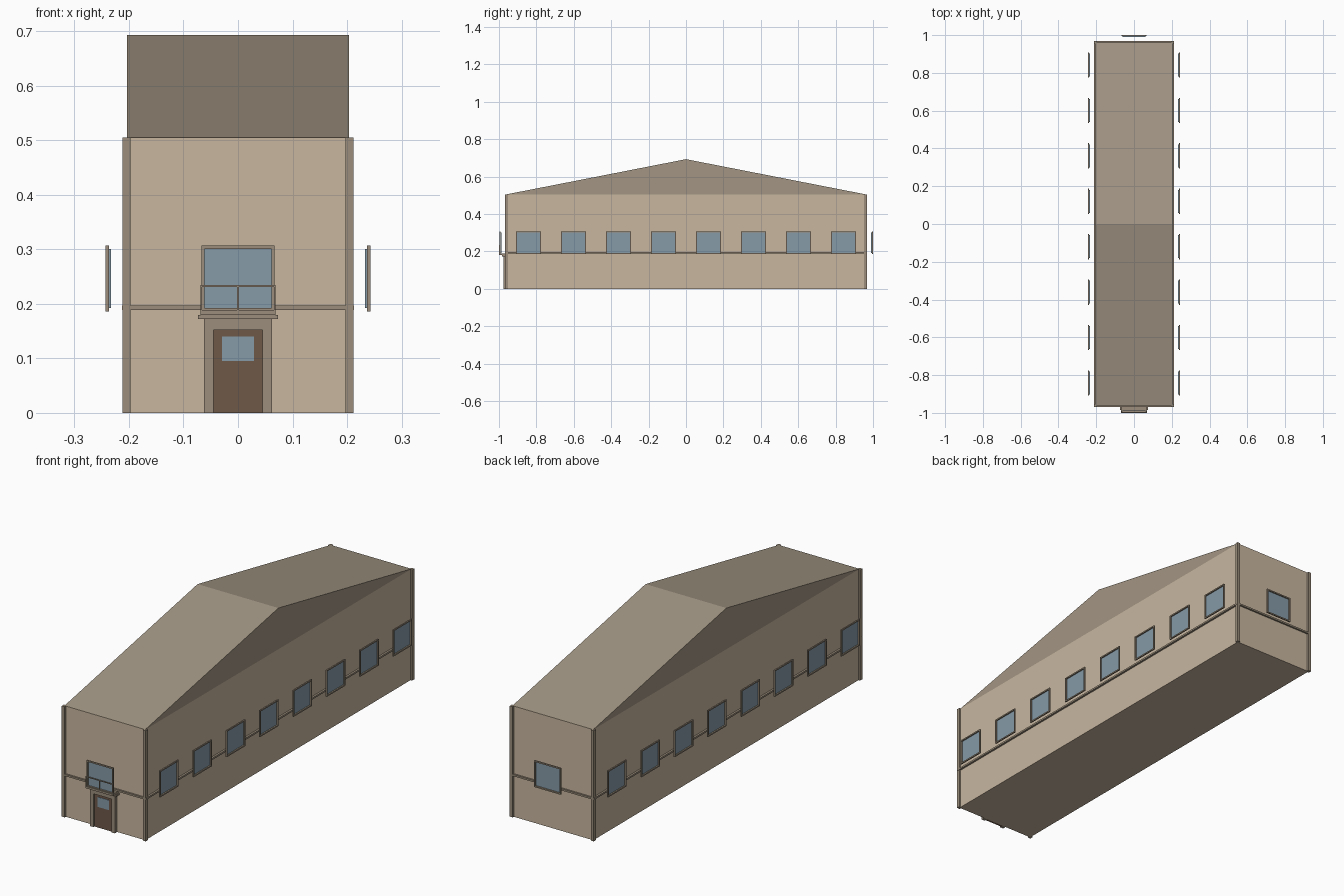
import bpy, bmesh
from math import pi
from mathutils import Matrix

if "Cube" in bpy.data.objects:
    bpy.data.objects.remove(bpy.data.objects["Cube"])


def mat(name, rgb):
    m = bpy.data.materials.new(name)
    m.diffuse_color = (*[c ** 2.2 for c in rgb], 1)
    m.use_nodes = True
    m.node_tree.nodes["Principled BSDF"].inputs["Base Color"].default_value = m.diffuse_color
    return m


WALL = mat("wall_tan", (0.78, 0.71, 0.62))
TRIM = mat("trim_brown", (0.60, 0.55, 0.48))
ROOF = mat("roof_brown", (0.63, 0.58, 0.51))
DOOR = mat("door_brown", (0.43, 0.35, 0.29))
GLASS = mat("glass_blue", (0.52, 0.60, 0.65))


def add_box(bm, x0, x1, y0, y1, z0, z1):
    m = Matrix.Translation(((x0 + x1) / 2, (y0 + y1) / 2, (z0 + z1) / 2))
    m = m @ Matrix.Diagonal((x1 - x0, y1 - y0, z1 - z0, 1))
    bmesh.ops.create_cube(bm, size=1, matrix=m)


def finish(name, bm, material, matrix=None):
    bmesh.ops.recalc_face_normals(bm, faces=bm.faces)
    me = bpy.data.meshes.new(name)
    bm.to_mesh(me)
    bm.free()
    me.materials.append(material)
    ob = bpy.data.objects.new(name, me)
    bpy.context.collection.objects.link(ob)
    if matrix:
        ob.matrix_world = matrix
    return ob


def boxes(name, material, specs, matrix=None):
    bm = bmesh.new()
    for s in specs:
        add_box(bm, *s)
    return finish(name, bm, material, matrix)


# Main block
W, L, H = 0.204, 0.96, 0.505
boxes("walls", WALL, [(-W, W, -L, L, 0, H)])

# Roof prism with its ridge across the width
bm = bmesh.new()
tri = bm.faces.new([bm.verts.new((-W, y, z)) for y, z in ((-L, H), (L, H), (0, 0.693))])
ext = bmesh.ops.extrude_face_region(bm, geom=[tri])
bmesh.ops.translate(bm, vec=(2 * W, 0, 0),
                    verts=[v for v in ext["geom"] if isinstance(v, bmesh.types.BMVert)])
finish("roof", bm, ROOF)

# Corner pilasters
for i, (sx, sy) in enumerate(((-1, -1), (1, -1), (1, 1), (-1, 1))):
    cx, cy = sx * 0.2045, sy * 0.9605
    boxes(f"corner_pilaster_{i}", TRIM,
          [(cx - 0.0075, cx + 0.0075, cy - 0.0075, cy + 0.0075, 0, H)])

# String course around the walls
bx, by, z0, z1 = 0.213, 0.968, 0.189, 0.197
boxes("string_course", TRIM, [
    (-bx, bx, -by, -L, z0, z1), (-bx, bx, L, by, z0, z1),
    (-bx, -W, -L, L, z0, z1), (W, bx, -L, L, z0, z1)])


# Windows: built facing -y, frame outside and pane behind it
def window(name, matrix):
    w, t, b, top = 0.067, 0.006, 0.186, 0.307
    boxes(name + "_frame", TRIM, [
        (-w, -w + t, -0.003, 0.003, b, top), (w - t, w, -0.003, 0.003, b, top),
        (-w + t, w - t, -0.003, 0.003, b, b + t),
        (-w + t, w - t, -0.003, 0.003, top - t, top)], matrix)
    boxes(name + "_pane", GLASS,
          [(-w + t, w - t, 0.003, 0.007, b + t, top - t)], matrix)


for side, angle, x in (("right", pi / 2, 0.240), ("left", -pi / 2, -0.240)):
    for i in range(8):
        y = (i - 3.5) * 0.2405
        window(f"{side}_window_{i}",
               Matrix.Translation((x, y, 0)) @ Matrix.Rotation(angle, 4, "Z"))
window("front_window", Matrix.Translation((0, -0.994, 0)))
window("back_window", Matrix.Translation((0, 0.997, 0)) @ Matrix.Rotation(pi, 4, "Z"))

# Entrance: surround, door leaf and door light
boxes("door_surround", TRIM, [
    (-0.062, -0.045, -0.977, -L, 0, 0.172), (0.045, 0.062, -0.977, -L, 0, 0.172),
    (-0.045, 0.045, -0.977, -L, 0.152, 0.172)])
boxes("door", DOOR, [(-0.045, 0.045, -0.970, -L, 0, 0.152)])
boxes("door_light", GLASS, [(-0.029, 0.029, -0.972, -0.969, 0.095, 0.140)])

# Balcony slab with cornice and thin railing
boxes("balcony_slab", TRIM, [
    (-0.073, 0.073, -0.985, -L, 0.172, 0.180),
    (-0.069, 0.069, -1.0, -L, 0.180, 0.189)])
boxes("balcony_railing", TRIM, [
    (-0.069, 0.069, -1.0, -0.997, 0.231, 0.235),
    (-0.069, -0.066, -1.0, -0.997, 0.189, 0.231),
    (0.066, 0.069, -1.0, -0.997, 0.189, 0.231),
    (-0.0015, 0.0015, -1.0, -0.997, 0.189, 0.231)])
